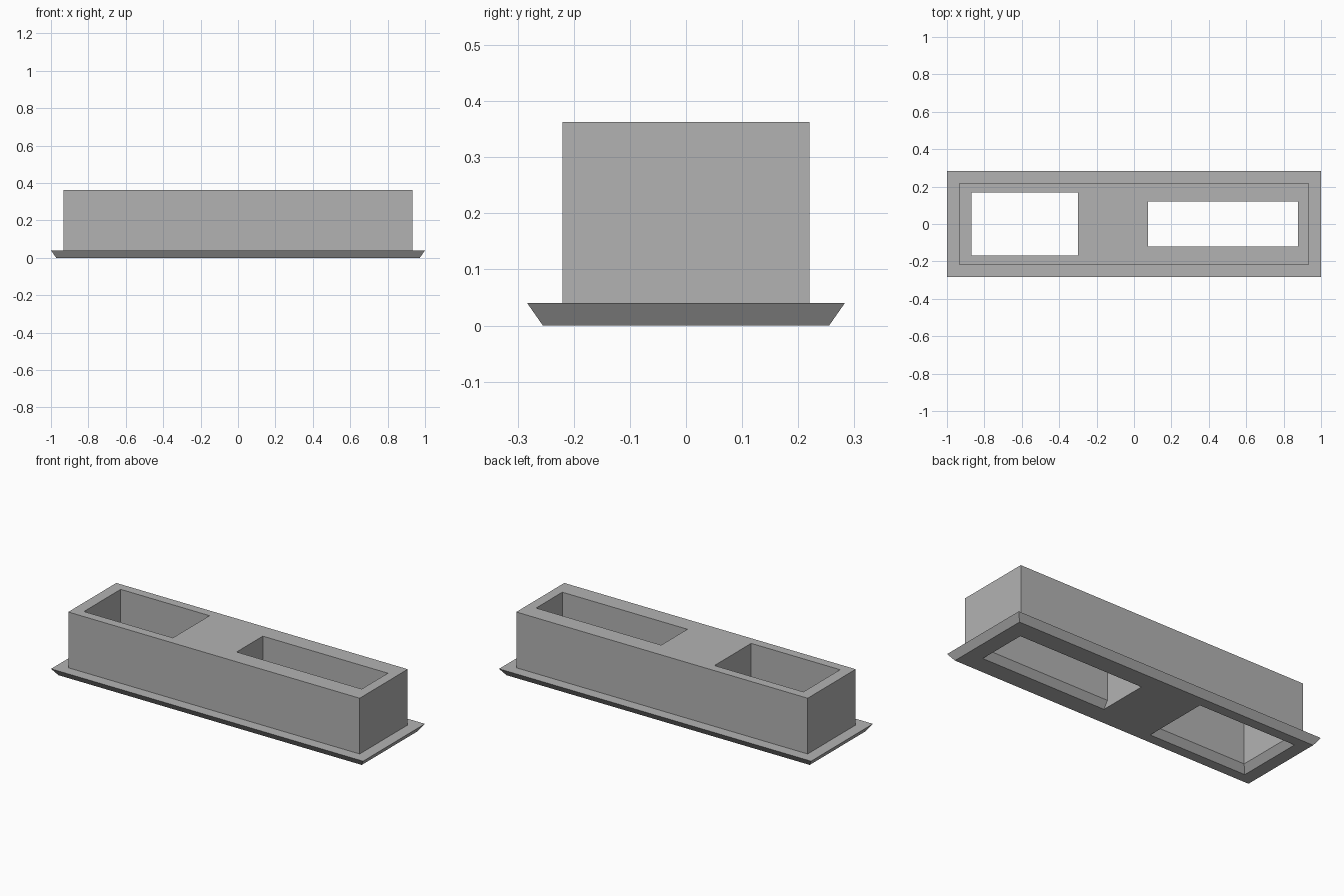
import bpy
import bmesh

cube = bpy.data.objects.get("Cube")
if cube:
    bpy.data.objects.remove(cube, do_unlink=True)

PLATE_Z = 0.04
TOP_Z = 0.363

grey = bpy.data.materials.new("plain_grey")
grey.use_nodes = True
grey.diffuse_color = (0.45, 0.45, 0.45, 1)
grey.node_tree.nodes["Principled BSDF"].inputs["Base Color"].default_value = (0.45, 0.45, 0.45, 1)


def stacked_block(name, center_x, levels):
    """Closed block skinned over rectangles given as (z, half_x, half_y)."""
    bm = bmesh.new()
    rings = []
    for z, hx, hy in levels:
        corners = ((-hx, -hy), (hx, -hy), (hx, hy), (-hx, hy))
        rings.append([bm.verts.new((center_x + x, y, z)) for x, y in corners])
    bm.faces.new(rings[0])
    bm.faces.new(rings[-1])
    for low, high in zip(rings, rings[1:]):
        for i in range(4):
            j = (i + 1) % 4
            bm.faces.new((low[i], low[j], high[j], high[i]))
    bmesh.ops.recalc_face_normals(bm, faces=bm.faces)
    mesh = bpy.data.meshes.new(name)
    bm.to_mesh(mesh)
    bm.free()
    mesh.materials.append(grey)
    obj = bpy.data.objects.new(name, mesh)
    bpy.context.collection.objects.link(obj)
    return obj


# Housing: bevelled flange plate with a straight box on it
housing = stacked_block("housing", 0, [
    (0, 0.972, 0.255),
    (PLATE_Z, 1.0, 0.283),
    (PLATE_Z, 0.934, 0.22),
    (TOP_Z, 0.934, 0.22),
])


# Through openings that flare out inside the flange plate
def cut_opening(name, x_min, x_max, half_y, flare_x, flare_y):
    half_x = (x_max - x_min) / 2
    cutter = stacked_block(name, (x_min + x_max) / 2, [
        (-PLATE_Z, half_x + 2 * flare_x, half_y + 2 * flare_y),
        (PLATE_Z, half_x, half_y),
        (TOP_Z + 0.1, half_x, half_y),
    ])
    cutter.hide_render = True
    mod = housing.modifiers.new(name, "BOOLEAN")
    mod.operation = "DIFFERENCE"
    mod.solver = "EXACT"
    mod.object = cutter
    bpy.context.view_layer.objects.active = housing
    bpy.ops.object.modifier_apply(modifier=mod.name)
    bpy.data.objects.remove(cutter, do_unlink=True)


cut_opening("wide_opening", -0.87, -0.30, 0.168, 0.028, 0.028)
cut_opening("narrow_opening", 0.075, 0.877, 0.12, 0, 0.028)
